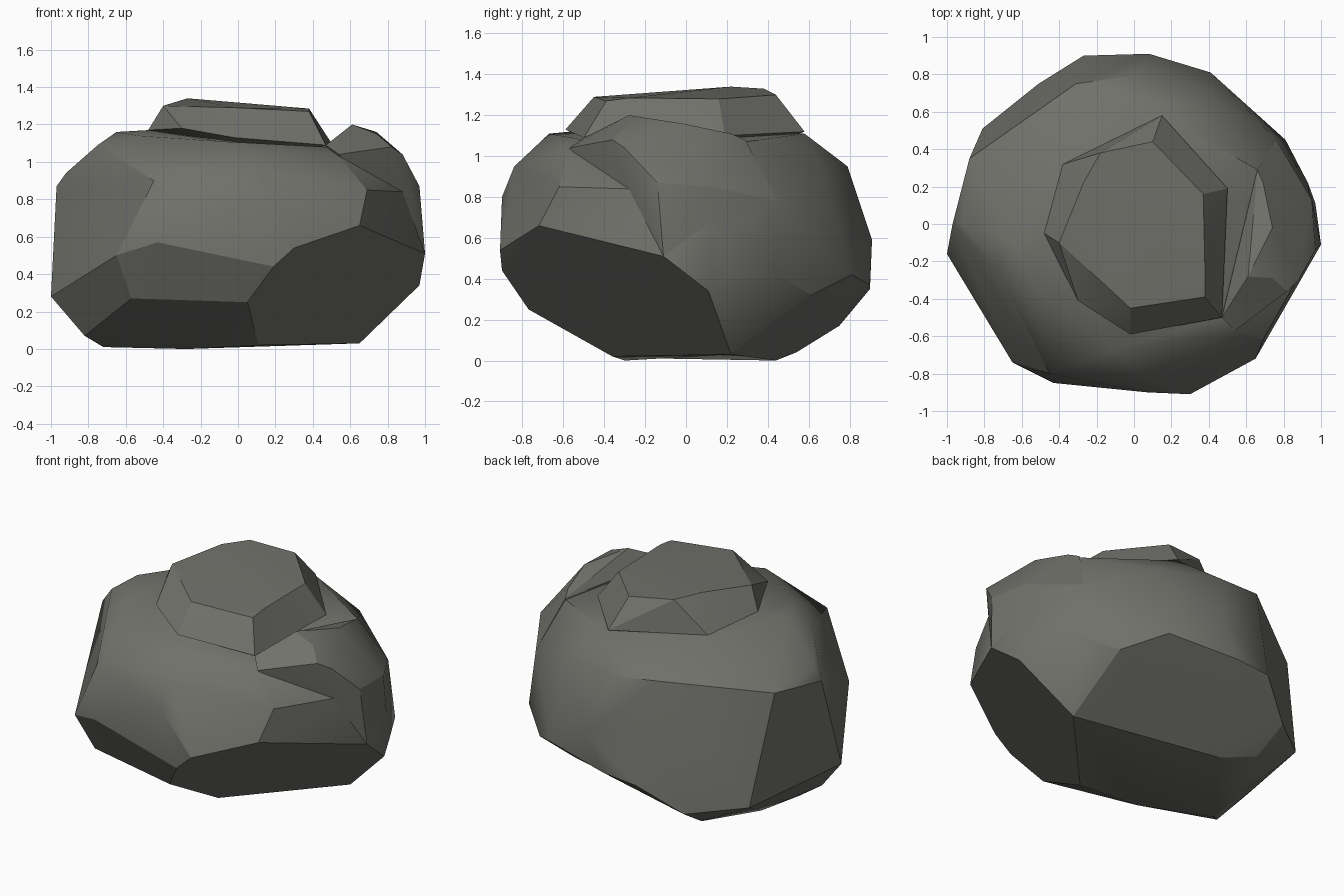
import bpy, bmesh, math

stone = bpy.data.materials.new("dark grey stone")
stone.diffuse_color = (0.165, 0.165, 0.148, 1)


def boulder(name, points):
    """Chipped stone: convex hull of its corners, nearly flat facets merged."""
    bm = bmesh.new()
    for p in points:
        bm.verts.new(p)
    bmesh.ops.convex_hull(bm, input=bm.verts[:])
    loose = [v for v in bm.verts if not v.link_faces]
    bmesh.ops.delete(bm, geom=loose, context='VERTS')
    bmesh.ops.dissolve_limit(bm, angle_limit=math.radians(4),
                             verts=bm.verts[:], edges=bm.edges[:])
    bmesh.ops.recalc_face_normals(bm, faces=bm.faces[:])
    me = bpy.data.meshes.new(name)
    bm.to_mesh(me)
    bm.free()
    me.materials.append(stone)
    ob = bpy.data.objects.new(name, me)
    bpy.context.collection.objects.link(ob)
    bpy.ops.object.select_all(action='DESELECT')
    ob.select_set(True)
    bpy.context.view_layer.objects.active = ob
    bpy.ops.object.shade_smooth_by_angle(angle=math.radians(27))
    return ob


# main body
boulder("rock_body", [
    # underside
    (.65, .22, .03), (.11, -.36, .02), (-.27, -.3, 0), (-.72, -.13, .01),
    (-.82, -.22, .07), (-.68, .2, .03), (-.49, .54, .04), (-.29, .44, 0),
    # lower sides
    (.05, -.77, .25), (.19, -.9, .44), (.3, -.91, .54), (.65, -.72, .66),
    (1, -.11, .51), (.97, .11, .34), (.93, .22, .4), (.81, .45, .42),
    (.62, .61, .32), (.41, .81, .42), (-.04, .9, .37), (-.27, .9, .35),
    (-.51, .75, .17), (-.81, .51, .2), (-1, -.16, .28), (-.57, -.65, .27),
    (-.65, -.74, .5), (-.43, -.85, .57),
    # upper sides
    (.07, -.9, .8), (.1, -.84, .95), (.69, -.62, .85), (.54, -.58, 1.03),
    (.88, -.28, .84), (.94, .13, .8), (.76, .45, .78), (.08, .91, .59),
    (-.02, .79, .95), (-.31, .75, .98), (-.88, .35, .9), (-.97, 0, .87),
    (-.92, 0, .94), (-.45, -.8, .9), (.4, .67, .92),
    # shoulder
    (-.75, -.22, 1.09), (-.65, -.1, 1.16), (-.48, -.05, 1.17),
    (-.53, -.35, 1.14), (-.1, -.67, 1.11), (.47, -.5, 1.08),
    (.15, .58, 1.11), (-.4, .4, 1.12), (.66, .29, 1.07),
])

# raised slab on the right: crest above, chipped wall at its front
boulder("right_slab", [
    (.47, -.5, 1.09), (.54, -.57, 1.04), (.61, -.28, 1.2), (.74, -.29, 1.15),
    (.74, -.02, 1.16), (.82, -.36, 1.08), (.88, -.3, 1.04), (.97, -.14, .87),
    (.88, -.28, .84), (1, -.11, .51), (.95, .13, .85), (.69, .22, 1.11),
    (.66, .29, 1.08), (.76, .45, .78), (.92, .22, .45),
    (.6, .2, .7), (.55, -.3, .8),
])

# top knob
boulder("top_knob", [
    (-.02, -.45, 1.29), (.38, -.39, 1.27), (.38, -.28, 1.285),
    (-.3, -.41, 1.18), (-.4, -.1, 1.3), (-.27, .22, 1.34),
    (-.18, .38, 1.33), (.1, .44, 1.3), (.5, .19, 1.1), (.15, .58, 1.12),
    (.37, .16, 1.28), (.47, -.5, 1.09), (-.02, -.59, 1.13),
    (-.48, -.05, 1.17), (-.38, .32, 1.13), (0, 0, .9),
])
